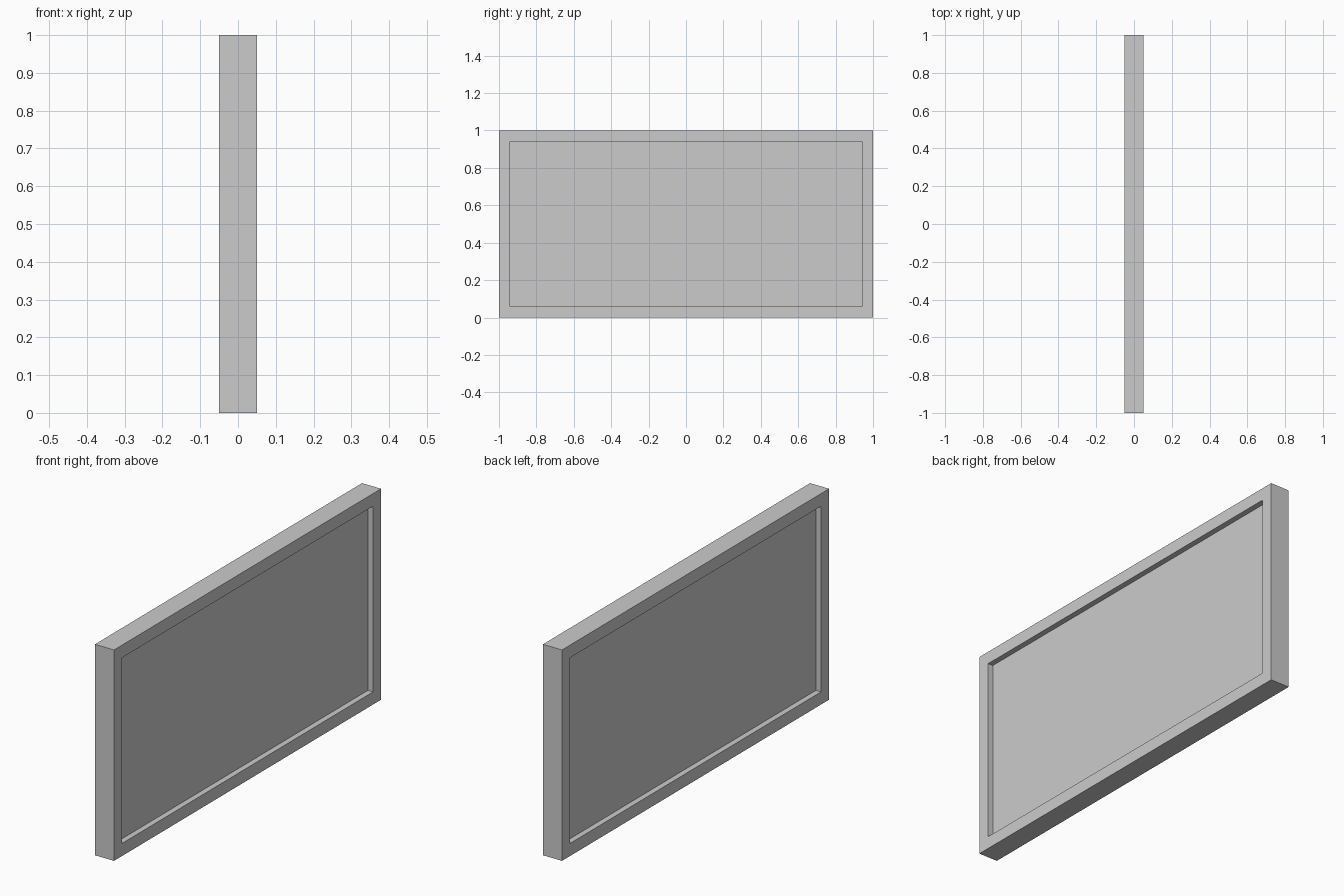
import bpy, bmesh
from mathutils import Matrix, Vector

if "Cube" in bpy.data.objects:
    bpy.data.objects.remove(bpy.data.objects["Cube"])

THICK, WIDTH, HEIGHT = 0.1, 2.0, 1.0
BORDER, DEPTH = 0.06, 0.027

# Slab standing on the ground
bm = bmesh.new()
bmesh.ops.create_cube(bm, size=1.0, matrix=Matrix.Translation((0, 0, HEIGHT / 2))
                      @ Matrix.Diagonal((THICK, WIDTH, HEIGHT, 1)))

# Recess both large faces: inset a border, then extrude the middle inwards
for face in [f for f in bm.faces if abs(f.normal.x) > 0.9]:
    inward = Vector((-DEPTH if face.normal.x > 0 else DEPTH, 0, 0))
    bmesh.ops.inset_region(bm, faces=[face], thickness=BORDER, use_even_offset=True)
    middle = bmesh.ops.extrude_discrete_faces(bm, faces=[face])["faces"][0]
    bmesh.ops.translate(bm, vec=inward, verts=middle.verts)

bmesh.ops.recalc_face_normals(bm, faces=bm.faces)
mesh = bpy.data.meshes.new("framed_panel")
bm.to_mesh(mesh)
bm.free()
bpy.context.collection.objects.link(bpy.data.objects.new("framed_panel", mesh))
